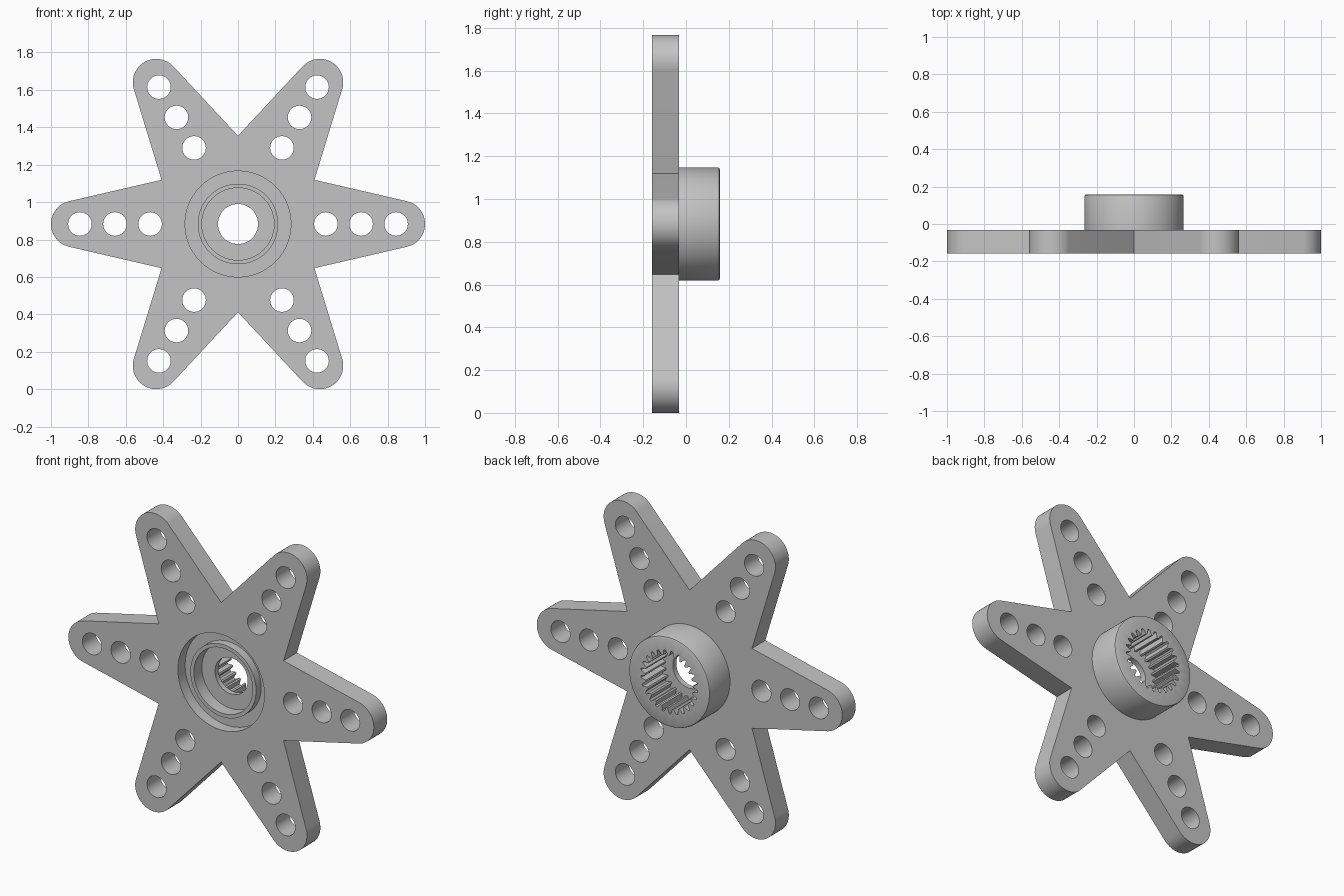
import bpy, bmesh, math

if "Cube" in bpy.data.objects:
    bpy.data.objects.remove(bpy.data.objects["Cube"])

CZ = 0.883                              # height of the hub axis
FRONT, BACK, END = -0.158, -0.033, 0.158  # plate front, plate back, boss end
TEETH, SEG = 25, 100

grey = bpy.data.materials.new("plain grey")
grey.diffuse_color = (0.55, 0.55, 0.55, 1)
grey.use_nodes = True
grey.node_tree.nodes["Principled BSDF"].inputs["Base Color"].default_value = grey.diffuse_color


def finish(obj):
    obj.data.materials.clear()
    obj.data.materials.append(grey)
    bpy.ops.object.select_all(action='DESELECT')
    obj.select_set(True)
    bpy.context.view_layer.objects.active = obj
    bpy.ops.object.shade_smooth_by_angle(angle=math.radians(32))


def circle(cx, cy, r, n):
    return [(cx + r * math.cos(2 * math.pi * i / n),
             cy + r * math.sin(2 * math.pi * i / n)) for i in range(n)]


# Star outline: six tapered arms with round tips and sharp notches between
NOTCH, TIP, CAP = 0.472, 0.875, 0.125
nx, ny = NOTCH * math.cos(math.pi / 6), NOTCH * math.sin(math.pi / 6)
taper = math.atan2(ny, TIP - nx) - math.asin(CAP / math.hypot(TIP - nx, ny))
sweep = math.pi / 2 - taper             # tip arc is tangent to the arm sides
arm = [(nx, -ny)]
for i in range(25):
    a = -sweep + 2 * sweep * i / 24
    arm.append((TIP + CAP * math.cos(a), CAP * math.sin(a)))
outline, holes = [], []
for k in range(6):
    a = k * math.pi / 3
    c, s = math.cos(a), math.sin(a)
    outline += [(x * c - y * s, x * s + y * c) for x, y in arm]
    for d in (0.47, 0.658, 0.845):      # three holes along each arm
        holes.append(circle(d * c, d * s, 0.063, 32))

# Star plate: filled flat curve with holes, extruded
curve = bpy.data.curves.new("star_plate", 'CURVE')
curve.dimensions = '2D'
curve.fill_mode = 'BOTH'
curve.extrude = (BACK - FRONT) / 2
for pts in [outline, circle(0, 0, 0.283, SEG)] + holes:
    sp = curve.splines.new('POLY')
    sp.points.add(len(pts) - 1)
    for p, (x, y) in zip(sp.points, pts):
        p.co = (x, y, 0, 1)
    sp.use_cyclic_u = True
plate = bpy.data.objects.new("star_plate", curve)
bpy.context.collection.objects.link(plate)
plate.rotation_euler = (math.pi / 2, 0, 0)
plate.location = (0, (FRONT + BACK) / 2, CZ)
bpy.ops.object.select_all(action='DESELECT')
plate.select_set(True)
bpy.context.view_layer.objects.active = plate
bpy.ops.object.convert(target='MESH')
plate = bpy.context.view_layer.objects.active
bm = bmesh.new()
bm.from_mesh(plate.data)
bmesh.ops.remove_doubles(bm, verts=bm.verts, dist=0.0001)
bmesh.ops.recalc_face_normals(bm, faces=bm.faces)
bm.to_mesh(plate.data)
bm.free()
finish(plate)

# Hub: turned profile (radius, y); radius None follows the spline teeth
profile = [(0.283, -0.09), (0.215, -0.09), (0.215, -0.138), (0.193, -0.138),
           (0.193, -0.062), (0.107, -0.062), (0.107, -0.03),
           (None, -0.03), (None, END),
           (0.255, END), (0.262, END - 0.003), (0.265, END - 0.01),
           (0.265, BACK), (0.283, BACK)]
tooth = (0.156, 0.156, 0.186, 0.186)
bm = bmesh.new()
rings = []
for r, y in profile:
    ring = []
    for i in range(SEG):
        a = 2 * math.pi * i / SEG
        rad = tooth[i % 4] if r is None else r
        ring.append(bm.verts.new((rad * math.cos(a), y, CZ + rad * math.sin(a))))
    rings.append(ring)
for p, q in zip(rings, rings[1:]):
    for i in range(SEG):
        j = (i + 1) % SEG
        bm.faces.new((p[i], p[j], q[j], q[i]))
mesh = bpy.data.meshes.new("splined_hub")
bm.to_mesh(mesh)
bm.free()
hub = bpy.data.objects.new("splined_hub", mesh)
bpy.context.collection.objects.link(hub)
finish(hub)
